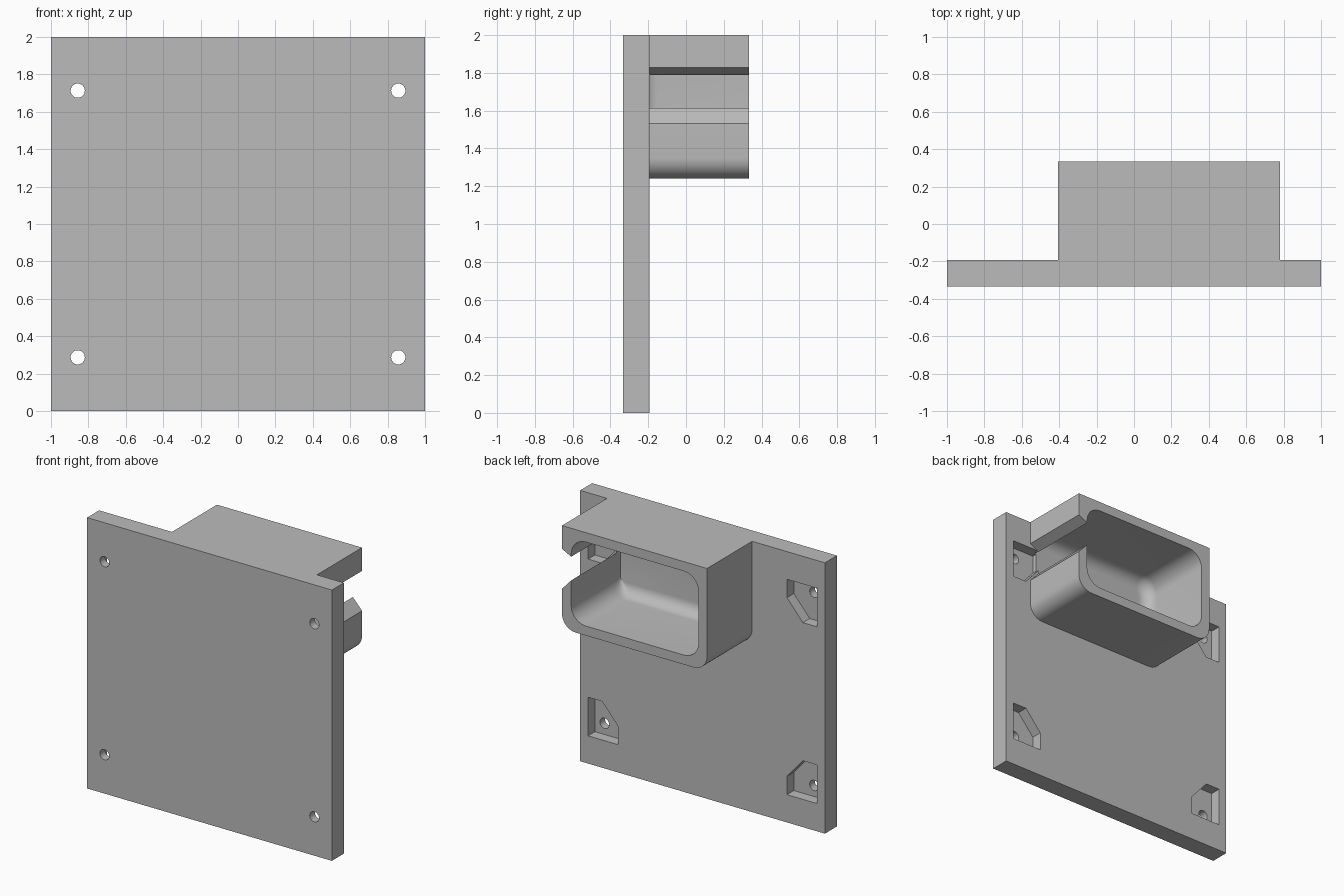
import bpy, bmesh
from math import sin, cos, pi, radians

if "Cube" in bpy.data.objects:
    bpy.data.objects.remove(bpy.data.objects["Cube"], do_unlink=True)

# Main depths (y) and wall positions
FRONT, PLATE_BACK, BACK = -0.333, -0.193, 0.333
FLOOR = -0.24
SEGMENTS = 10

grey = bpy.data.materials.new("plain_grey")
grey.use_nodes = True
grey.diffuse_color = (0.5, 0.5, 0.5, 1)
grey.node_tree.nodes["Principled BSDF"].inputs["Base Color"].default_value = (0.5, 0.5, 0.5, 1)


def loft(name, sections):
    """Solid through a list of (y, xz outline) sections with equal point counts."""
    bm = bmesh.new()
    rings = [[bm.verts.new((x, y, z)) for x, z in outline] for y, outline in sections]
    for a, b in zip(rings, rings[1:]):
        for i in range(len(a)):
            j = (i + 1) % len(a)
            bm.faces.new((a[i], a[j], b[j], b[i]))
    bm.faces.new(rings[0])
    bm.faces.new(rings[-1])
    bmesh.ops.recalc_face_normals(bm, faces=bm.faces)
    mesh = bpy.data.meshes.new(name)
    bm.to_mesh(mesh)
    bm.free()
    mesh.materials.append(grey)
    obj = bpy.data.objects.new(name, mesh)
    bpy.context.collection.objects.link(obj)
    return obj


def prism(name, outline, y0, y1):
    return loft(name, [(y0, outline), (y1, outline)])


def arc(cx, cz, r, start, sweep=pi / 2, steps=SEGMENTS):
    return [(cx + r * cos(start + sweep * i / steps), cz + r * sin(start + sweep * i / steps))
            for i in range(steps + 1)]


def rounded(x0, x1, z0, z1, r):
    return (arc(x0 + r, z0 + r, r, pi) + arc(x1 - r, z0 + r, r, 1.5 * pi)
            + arc(x1 - r, z1 - r, r, 0) + arc(x0 + r, z1 - r, r, pi / 2))


def combine(target, tool, operation):
    """Apply a boolean and discard the tool."""
    mod = target.modifiers.new(operation.lower(), "BOOLEAN")
    mod.operation, mod.object, mod.solver = operation, tool, "EXACT"
    bpy.context.view_layer.objects.active = target
    bpy.ops.object.modifier_apply(modifier=mod.name)
    bpy.data.objects.remove(tool, do_unlink=True)


# Back plate
plate = prism("mounting_plate", [(-1, 0), (1, 0), (1, 2), (-1, 2)], FRONT, PLATE_BACK)

# Housing with rounded lower corners
R = 0.11
shell = (arc(-0.405 + R, 1.24 + R, R, pi) + arc(0.78 - R, 1.24 + R, R, 1.5 * pi)
         + [(0.78, 2), (-0.405, 2)])
housing = prism("housing", shell, PLATE_BACK - 0.03, BACK)

# Side slot with sloping lips
slot = [(0.6, 1.615), (0.705, 1.615), (0.855, 1.451),
        (0.855, 1.866), (0.705, 1.79), (0.6, 1.79)]
combine(housing, prism("slot_cutter", slot, -0.3, 0.5), "DIFFERENCE")
combine(plate, housing, "UNION")

# Pocket with a filleted floor on three sides
FILLET = 0.09
sections = []
for i in range(SEGMENTS + 1):
    t = pi / 2 * i / SEGMENTS
    inset = FILLET * (1 - sin(t))
    sections.append((FLOOR + FILLET * (1 - cos(t)),
                     rounded(-0.335 + inset, 0.705, 1.31 + inset, 1.93 - inset, 0.12 - inset)))
sections.append((0.5, sections[-1][1]))
combine(plate, loft("pocket_cutter", sections), "DIFFERENCE")

# Clipped recess and screw hole at each corner
recess = [(0.69, 0.205), (0.935, 0.205), (0.935, 0.49), (0.82, 0.49), (0.69, 0.34)]
hole = arc(0.857, 0.287, 0.038, 0, 2 * pi, 24)[:-1]
for side in (1, -1):
    for upper in (False, True):
        def place(outline):
            return [(side * x, 2 - z if upper else z) for x, z in outline]
        combine(plate, prism("recess_cutter", place(recess), PLATE_BACK - 0.08, PLATE_BACK + 0.003), "DIFFERENCE")
        combine(plate, prism("hole_cutter", place(hole), FRONT - 0.1, PLATE_BACK - 0.04), "DIFFERENCE")

# Smooth rounded corners, keep hard edges
bpy.ops.object.select_all(action="DESELECT")
plate.select_set(True)
bpy.context.view_layer.objects.active = plate
bpy.ops.object.shade_smooth_by_angle(angle=radians(25))
plate.name = "plate_with_housing"
